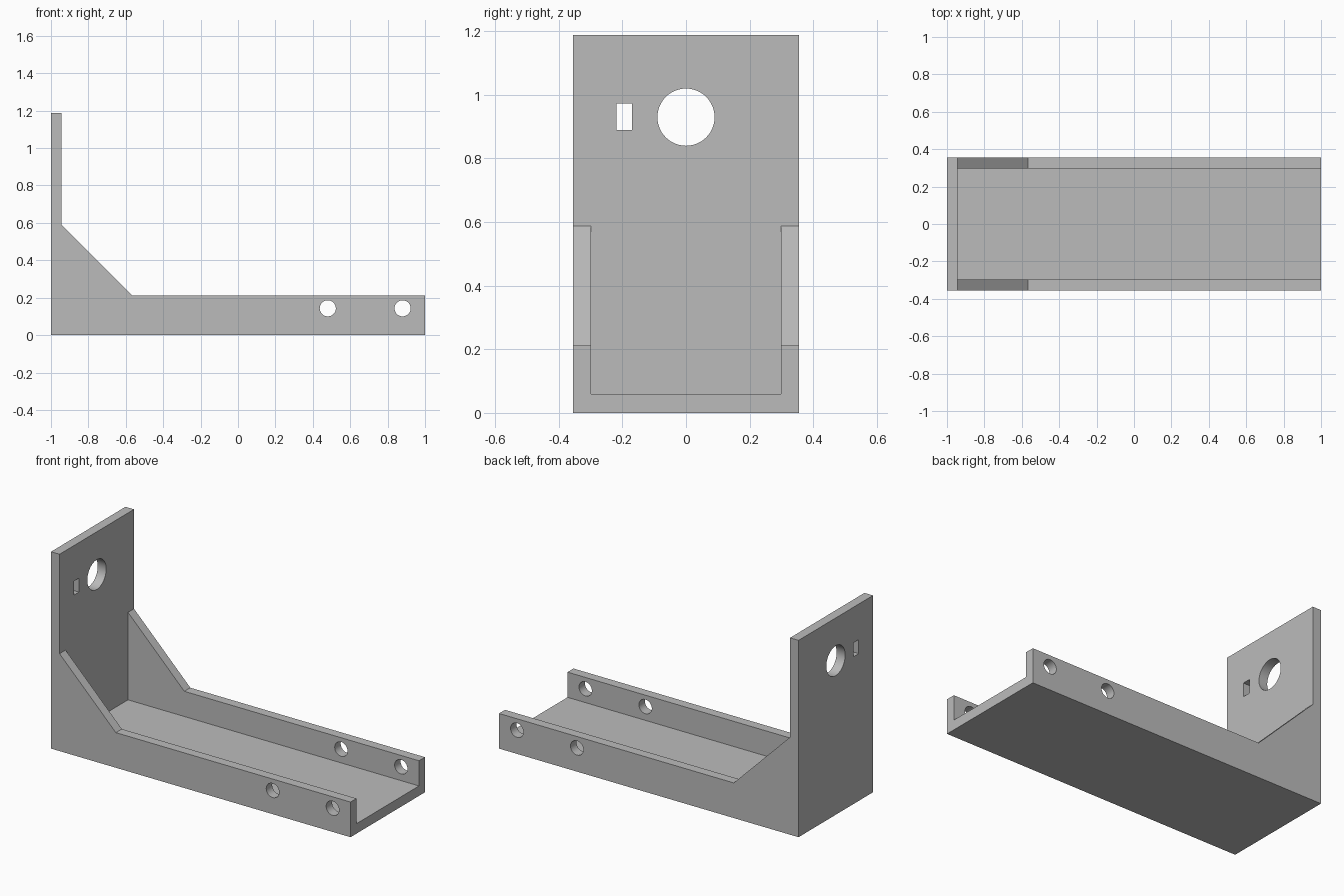
import bpy
import bmesh
from math import pi
from mathutils import Matrix, Vector

cube = bpy.data.objects.get("Cube")
if cube:
    bpy.data.objects.remove(cube, do_unlink=True)

HALF_WIDTH = 0.355
WALL = 0.057
FLOOR = 0.06
PLATE_X = -0.943


def material(name, colour):
    mat = bpy.data.materials.new(name)
    mat.use_nodes = True
    mat.diffuse_color = colour
    mat.node_tree.nodes["Principled BSDF"].inputs["Base Color"].default_value = colour
    return mat


def to_object(name, bm):
    bmesh.ops.recalc_face_normals(bm, faces=bm.faces)
    mesh = bpy.data.meshes.new(name)
    bm.to_mesh(mesh)
    bm.free()
    obj = bpy.data.objects.new(name, mesh)
    bpy.context.collection.objects.link(obj)
    return obj


def box(name, low, high):
    low, high = Vector(low), Vector(high)
    bm = bmesh.new()
    bmesh.ops.create_cube(bm, size=1, matrix=Matrix.Translation((low + high) / 2)
                          @ Matrix.Diagonal((*(high - low), 1)))
    return to_object(name, bm)


def cylinder(name, centre, radius, depth, axis):
    bm = bmesh.new()
    bmesh.ops.create_cone(bm, cap_ends=True, segments=48, radius1=radius, radius2=radius,
                          depth=depth, matrix=Matrix.Translation(centre)
                          @ Matrix.Rotation(pi / 2, 4, axis))
    return to_object(name, bm)


def cut(target, cutter):
    cutter.hide_render = True
    mod = target.modifiers.new("cut", 'BOOLEAN')
    mod.operation = 'DIFFERENCE'
    mod.solver = 'EXACT'
    mod.object = cutter
    bpy.context.view_layer.objects.active = target
    bpy.ops.object.modifier_apply(modifier=mod.name)
    bpy.data.objects.remove(cutter, do_unlink=True)


# Bracket body: side profile with sloping gussets, extruded across the width
profile = [(-1, 0), (1, 0), (1, 0.212), (-0.567, 0.212),
           (PLATE_X, 0.588), (PLATE_X, 1.188), (-1, 1.188)]
bm = bmesh.new()
side = bm.faces.new([bm.verts.new((x, -HALF_WIDTH, z)) for x, z in profile])
swept = bmesh.ops.extrude_face_region(bm, geom=[side])["geom"]
bmesh.ops.translate(bm, vec=(0, 2 * HALF_WIDTH, 0),
                    verts=[v for v in swept if isinstance(v, bmesh.types.BMVert)])
bracket = to_object("bracket", bm)

# Open channel between the side walls
inner = HALF_WIDTH - WALL
cut(bracket, box("channel_cutter", (PLATE_X, -inner, FLOOR), (1.2, inner, 1.5)))

# Screw holes through both side walls
for x in (0.48, 0.88):
    cut(bracket, cylinder("screw_hole_cutter", (x, 0, 0.143), 0.043, 1, 'X'))

# Round opening and small slot in the upright plate
cut(bracket, cylinder("round_opening_cutter", (-0.97, 0, 0.93), 0.09, 0.3, 'Y'))
cut(bracket, box("slot_cutter", (-1.1, -0.219, 0.889), (-0.85, -0.17, 0.973)))

# Grey finish, smooth hole walls with sharp edges
bracket.data.materials.clear()
bracket.data.materials.append(material("grey", (0.5, 0.5, 0.5, 1)))
bpy.ops.object.select_all(action='DESELECT')
bracket.select_set(True)
bpy.context.view_layer.objects.active = bracket
bpy.ops.object.shade_smooth_by_angle(angle=pi / 6)
